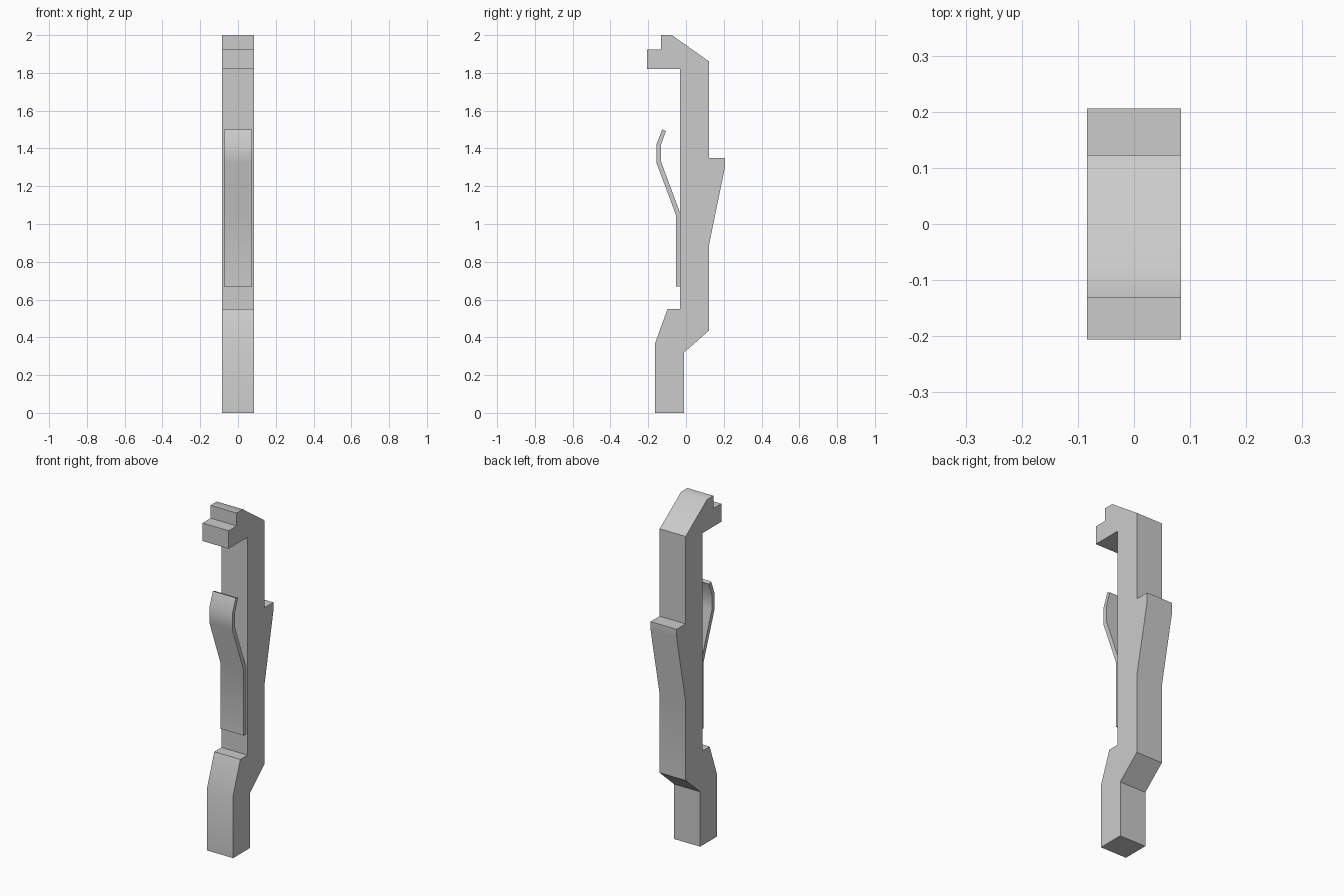
import bpy, bmesh, math

if "Cube" in bpy.data.objects:
    bpy.data.objects.remove(bpy.data.objects["Cube"])


def extrude_profile(name, points, half_width):
    """Extrude a side profile of (y, z) points symmetrically along x."""
    bm = bmesh.new()
    face = bm.faces.new([bm.verts.new((-half_width, y, z)) for y, z in points])
    ext = bmesh.ops.extrude_face_region(bm, geom=[face])
    verts = [v for v in ext["geom"] if isinstance(v, bmesh.types.BMVert)]
    bmesh.ops.translate(bm, verts=verts, vec=(2 * half_width, 0, 0))
    bmesh.ops.recalc_face_normals(bm, faces=bm.faces)
    mesh = bpy.data.meshes.new(name)
    bm.to_mesh(mesh)
    bm.free()
    obj = bpy.data.objects.new(name, mesh)
    bpy.context.collection.objects.link(obj)
    bpy.ops.object.select_all(action='DESELECT')
    obj.select_set(True)
    bpy.context.view_layer.objects.active = obj
    bpy.ops.object.shade_smooth_by_angle(angle=math.radians(40))
    return obj


# Main lever: foot, cranked shank, rear wedge and hooked head
extrude_profile("lever_body", [
    (-0.165, 0), (-0.01, 0), (-0.01, 0.32), (0.123, 0.437), (0.123, 0.895),
    (0.206, 1.30), (0.206, 1.35), (0.123, 1.35), (0.123, 1.86),
    (-0.075, 2.0), (-0.132, 2.0), (-0.132, 1.925), (-0.206, 1.925),
    (-0.206, 1.82), (-0.032, 1.82), (-0.032, 0.55), (-0.098, 0.55),
    (-0.165, 0.365)], 0.084)

# Thin bent leaf spring on the front of the lever
extrude_profile("leaf_spring", [
    (-0.032, 0.67), (-0.032, 1.06), (-0.132, 1.33), (-0.132, 1.42),
    (-0.106, 1.493), (-0.126, 1.50), (-0.157, 1.42), (-0.157, 1.325),
    (-0.054, 1.05), (-0.054, 0.67)], 0.074)
